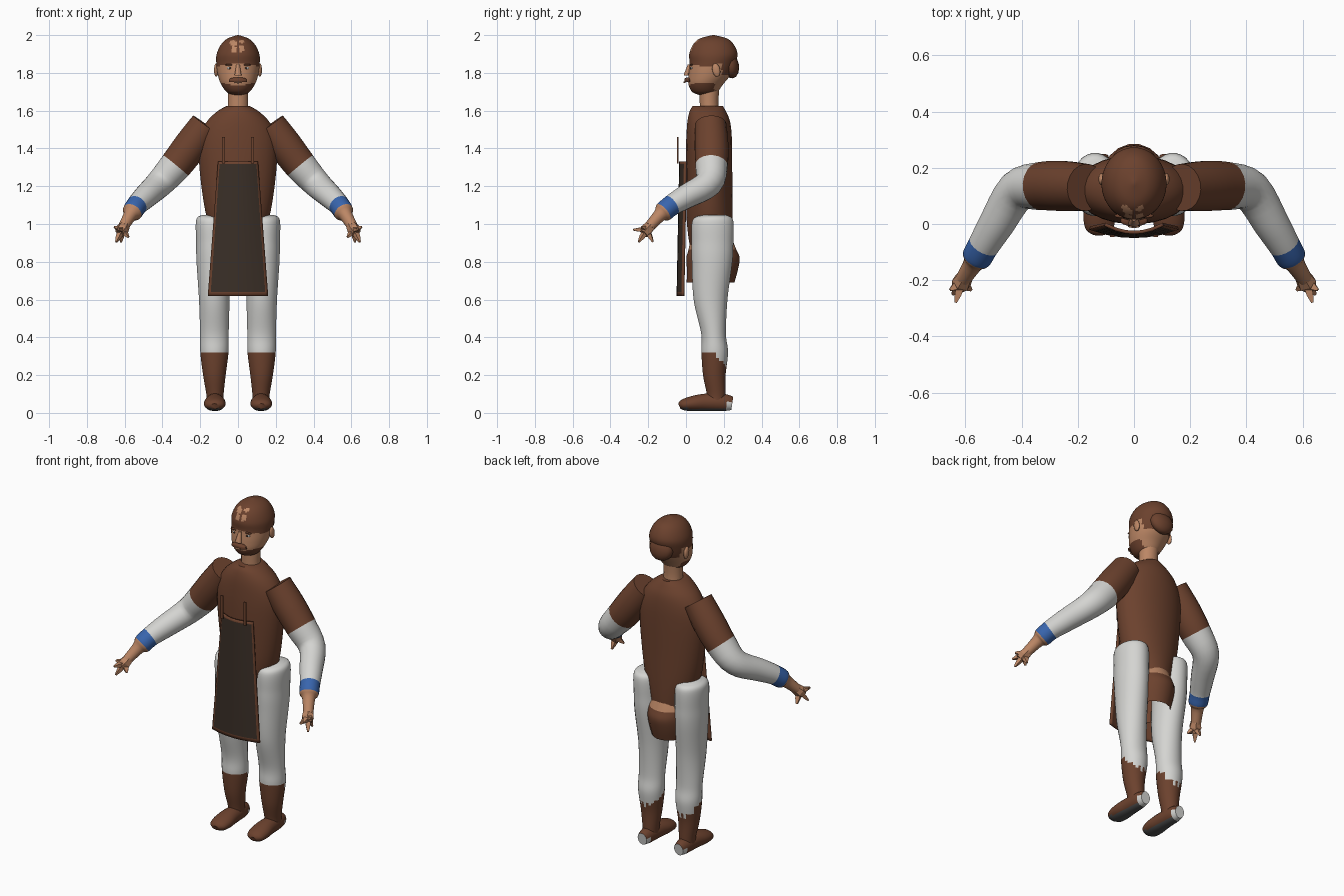
import bpy, bmesh, math
from mathutils import Vector

if "Cube" in bpy.data.objects:
    bpy.data.objects.remove(bpy.data.objects["Cube"])


def material(name, r, g, b):
    m = bpy.data.materials.new(name)
    m.diffuse_color = (r, g, b, 1)
    m.use_nodes = True
    m.node_tree.nodes["Principled BSDF"].inputs["Base Color"].default_value = m.diffuse_color
    return m


BROWN = material("brown cloth", 0.150, 0.054, 0.027)
DARK = material("dark leather", 0.042, 0.028, 0.020)
SKIN = material("skin", 0.50, 0.24, 0.13)
WHITE = material("off white linen", 0.66, 0.66, 0.64)
BLUE = material("blue band", 0.04, 0.13, 0.42)
GREY = material("grey sole", 0.08, 0.08, 0.08)


def finish(name, bm, mats, angle=40, recalc=True):
    if recalc:
        bmesh.ops.recalc_face_normals(bm, faces=bm.faces)
    me = bpy.data.meshes.new(name)
    bm.to_mesh(me)
    bm.free()
    for m in mats:
        me.materials.append(m)
    ob = bpy.data.objects.new(name, me)
    bpy.context.collection.objects.link(ob)
    bpy.ops.object.select_all(action='DESELECT')
    ob.select_set(True)
    bpy.context.view_layer.objects.active = ob
    bpy.ops.object.shade_smooth_by_angle(angle=math.radians(angle))
    return ob


def spline(a, b, c, d, t):
    return 0.5 * (2 * b + (c - a) * t + (2 * a - 5 * b + 4 * c - d) * t * t
                  + (3 * b - a - 3 * c + d) * t ** 3)


def tube(name, stations, mats, rule=None, sides=20, sub=4, flat=True, caps=True, mirror=1, angle=40):
    """Loft ellipses; each station is x, y, z, rx, ry. rule(face centre, station t, normal) -> slot."""
    st = [Vector(s) for s in stations]
    n = len(st)
    rows = []
    for i in range(n - 1):
        a, d = st[max(i - 1, 0)], st[min(i + 2, n - 1)]
        rows += [(i + k / sub, spline(a, st[i], st[i + 1], d, k / sub)) for k in range(sub)]
    rows.append((n - 1, st[-1]))
    bm = bmesh.new()
    rings = []
    for j, (t, p) in enumerate(rows):
        c = Vector(p[:3])
        u, v = Vector((1, 0, 0)), Vector((0, 1, 0))
        if not flat:
            d = (Vector(rows[min(j + 1, len(rows) - 1)][1][:3]) - Vector(rows[max(j - 1, 0)][1][:3])).normalized()
            u = d.cross(Vector((0, 0, 1))).normalized()
            v = u.cross(d)
        ring = []
        for k in range(sides):
            w = 2 * math.pi * (k + 0.5) / sides
            q = c + u * (max(p[3], .001) * math.cos(w)) + v * (max(p[4], .001) * math.sin(w))
            ring.append(bm.verts.new((q.x * mirror, q.y, q.z)))
        rings.append(ring)
    made = []
    for j in range(len(rings) - 1):
        for k in range(sides):
            m = (k + 1) % sides
            f = bm.faces.new((rings[j][k], rings[j][m], rings[j + 1][m], rings[j + 1][k]))
            made.append((f, (rows[j][0] + rows[j + 1][0]) / 2))
    if caps:
        made += [(bm.faces.new(rings[0]), 0), (bm.faces.new(rings[-1]), n - 1)]
    bmesh.ops.recalc_face_normals(bm, faces=bm.faces)
    for f, t in made:
        if rule:
            f.material_index = rule(f.calc_center_median(), t, f.normal)
    return finish(name, bm, mats, angle)


def ball(name, loc, size, mat, tilt=0):
    bpy.ops.mesh.primitive_uv_sphere_add(segments=14, ring_count=8, location=loc, rotation=(tilt, 0, 0))
    ob = bpy.context.object
    ob.name = name
    ob.scale = size
    ob.data.materials.append(mat)
    bpy.ops.object.shade_smooth_by_angle(angle=math.radians(60))
    return ob


# Torso: tunic tapering down between the legs
tube("tunic", [(0, .115, 1.625, .06, .08), (0, .115, 1.60, .105, .095), (0, .12, 1.55, .16, .112),
               (0, .122, 1.48, .198, .120), (0, .122, 1.38, .210, .123), (0, .123, 1.2, .195, .123),
               (0, .125, 1.04, .168, .123), (0, .13, .93, .13, .118), (0, .135, .86, .11, .11)],
     [BROWN], sides=28)

# Hip wrap with a bare strip on top
tube("hip_wrap", [(0, .13, .69, .105, .128), (0, .14, .76, .118, .137), (0, .143, .82, .122, .143),
                  (0, .14, .865, .12, .128), (0, .135, .91, .10, .115)],
     [BROWN, SKIN], lambda c, t, n: 1 if t > 3 else 0, caps=False)

# Neck
tube("neck", [(0, .125, 1.58, .056, .052), (0, .122, 1.65, .054, .05), (0, .125, 1.74, .056, .055)], [SKIN])


# Head: hair, face and beard split by position
PATCHES = [(-.025, 1.955, .018), (.018, 1.925, .017), (-.022, 1.922, .015), (.02, 1.965, .011)]


def head_rule(c, t, n):
    if c.y < .12 and any(math.hypot(c.x - x, c.z - z) < r for x, z, r in PATCHES):
        return 1
    hairline = 1.852 - (.06 if c.y > .19 else 0) - .15 * abs(c.x) * (c.y < .15)
    if c.z > hairline:
        return 0
    cheek = 1.735 + .25 * max(0, abs(c.x) - .035)
    return 0 if c.z < cheek and c.y < .15 else 1


tube("head", [(0, .105, 1.683, .03, .035), (0, .10, 1.70, .062, .068), (0, .105, 1.74, .090, .092),
              (0, .125, 1.79, .107, .112), (0, .14, 1.85, .115, .121), (0, .145, 1.90, .113, .128),
              (0, .145, 1.95, .09, .108), (0, .145, 1.982, .055, .072), (0, .145, 2.0, .004, .005)],
     [BROWN, SKIN], head_rule, sides=48, sub=7, angle=60)
ball("hair_bun", (0, .235, 1.84), (.075, .045, .07), BROWN, .2)

# Facial features
tube("nose", [(0, .002, 1.785, .02, .012), (0, .006, 1.795, .018, .016), (0, .02, 1.845, .009, .010)],
     [SKIN], sides=10)
tube("moustache", [(0, .012, 1.752, .05, .02), (0, .01, 1.768, .045, .018), (0, .014, 1.776, .02, .012)],
     [BROWN], sides=14)
ball("mouth", (0, -.008, 1.75), (.022, .006, .005), SKIN)
for s, side in ((1, "right"), (-1, "left")):
    ball(side + "_eye", (s * .043, .031, 1.825), (.016, .007, .007), WHITE)
    ball(side + "_pupil", (s * .043, .025, 1.825), (.006, .004, .006), DARK)
    ball(side + "_brow", (s * .045, .029, 1.843), (.025, .008, .005), BROWN)
    ball(side + "_ear", (s * .115, .16, 1.815), (.012, .021, .036), SKIN, .2)


# Limbs, mirrored on each side
def arm_rule(c, t, n):
    return 0 if t < 2 else 1 if t < 5 else 2 if t < 6 else 3


def leg_rule(c, t, n):
    jag = .018 * math.sin(c.x * 190) * (c.y > .15)
    return 0 if c.z < .315 - 1.2 * max(0, c.y - .155) + jag else 1


def shoe_rule(c, t, n):
    if c.y > .215 and c.z < .06:
        return 2
    return 1 if n.z < -.75 else 0


ARM = [(.17, .13, 1.525, .084, .084), (.25, .135, 1.415, .09, .09), (.33, .135, 1.31, .086, .086),
       (.415, .118, 1.215, .074, .074), (.49, .0, 1.145, .064, .064), (.535, -.075, 1.10, .056, .056),
       (.56, -.12, 1.063, .053, .053), (.572, -.14, 1.045, .036, .036), (.607, -.195, .985, .028, .028)]
LEG = [(.14, .15, 1.048, .05, .06), (.139, .142, 1.02, .083, .108), (.137, .14, .9, .085, .111),
       (.134, .138, .8, .086, .108), (.126, .13, .6, .081, .090), (.125, .146, .42, .076, .066),
       (.125, .152, .32, .075, .071), (.125, .15, .2, .06, .06), (.122, .16, .1, .046, .05),
       (.122, .16, .06, .044, .05)]
SHOE = [(.124, -.035, .035, .025, .015), (.124, -.015, .042, .05, .03), (.123, .04, .05, .058, .041),
        (.122, .11, .056, .05, .047), (.122, .2, .055, .042, .046), (.122, .245, .05, .03, .036)]
TIPS = [(.58, -.235, .93), (.655, -.235, .985), (.635, -.28, .97), (.645, -.25, .905), (.62, -.175, .905)]

for s, side in ((1, "right"), (-1, "left")):
    tube(side + "_arm", ARM, [BROWN, WHITE, BLUE, SKIN], arm_rule, flat=False, mirror=s)
    tube(side + "_leg", LEG, [BROWN, WHITE], leg_rule, sides=28, sub=8, mirror=s)
    tube(side + "_shoe", SHOE, [BROWN, GREY, WHITE], shoe_rule, flat=False, mirror=s)
    # Hand: palm with five tapering angular fingers
    palm = Vector((.614, -.208, .970))
    tube(side + "_palm", [(.596, -.18, 1.0, .027, .027), (.614, -.208, .97, .037, .035),
                          (.625, -.225, .95, .024, .028)], [SKIN], sides=6, sub=1, flat=False, mirror=s, angle=20)
    for i, tip in enumerate(TIPS):
        mid = palm.lerp(Vector(tip), .6)
        tube(f"{side}_finger_{i + 1}", [(*palm, .02, .02), (*mid, .017, .014), (*tip, .006, .006)],
             [SKIN], sides=4, sub=1, flat=False, mirror=s, angle=20)

# Apron: bowed panel with a brown hem around the dark front
bm = bmesh.new()
us = [-1, -.91, -.6, -.3, 0, .3, .6, .91, 1]
zs = [.62, .64, .8, 1.0, 1.17, 1.318, 1.332]
grid = []
for z in zs:
    h = (1.332 - z) / .712
    half = .106 + .054 * h
    grid.append([bm.verts.new((u * half, -.036 - .014 * h + .03 * u * u, z)) for u in us])
for j in range(len(zs) - 1):
    for k in range(len(us) - 1):
        f = bm.faces.new((grid[j][k], grid[j][k + 1], grid[j + 1][k + 1], grid[j + 1][k]))
        f.material_index = int(0 < k < len(us) - 2 and 0 < j < len(zs) - 2)
apron = finish("apron", bm, [BROWN, DARK], recalc=False)
mod = apron.modifiers.new("thickness", 'SOLIDIFY')
mod.thickness = .012
mod.offset = -1
mod.material_offset = -1

# Apron straps
for s, side in ((1, "right"), (-1, "left")):
    bpy.ops.mesh.primitive_cube_add(size=1, location=(s * .077, -.043, 1.39))
    strap = bpy.context.object
    strap.name = side + "_apron_strap"
    strap.scale = (.016, .008, .14)
    strap.data.materials.append(BROWN)
